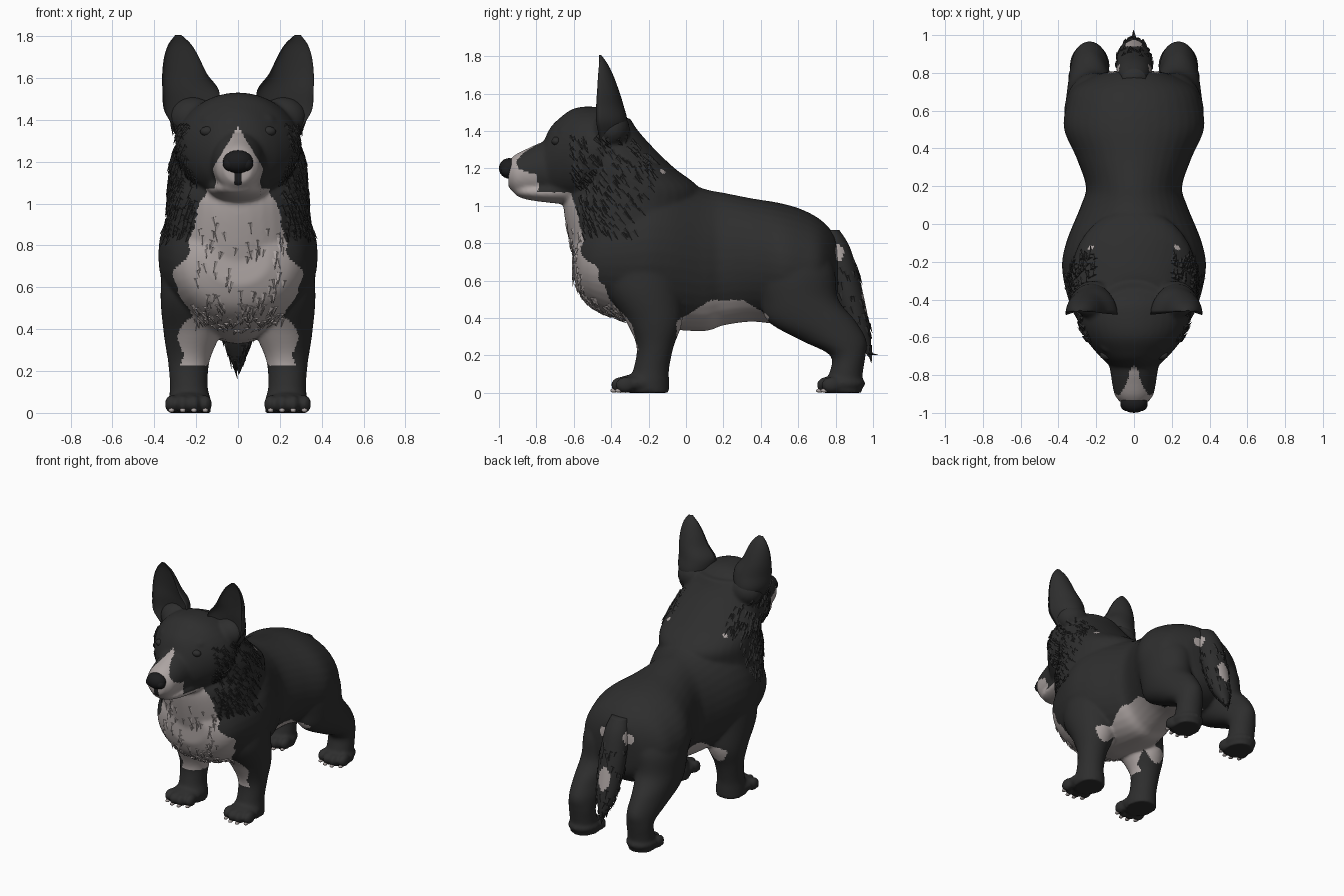
import bpy, bmesh, math, random
from mathutils import Vector, Matrix
from mathutils.bvhtree import BVHTree

random.seed(7)
cube = bpy.data.objects.get("Cube")
if cube:
    bpy.data.objects.remove(cube, do_unlink=True)


def material(name, color):
    mat = bpy.data.materials.new(name)
    mat.use_nodes = True
    mat.diffuse_color = (*color, 1)
    bsdf = next(n for n in mat.node_tree.nodes if n.type == "BSDF_PRINCIPLED")
    bsdf.inputs["Base Color"].default_value = (*color, 1)
    bsdf.inputs["Roughness"].default_value = 0.8
    return mat


MATS = [material("black_fur", (0.027, 0.027, 0.027)),
        material("white_fur", (0.42, 0.375, 0.365)),
        material("nose_black", (0.012, 0.012, 0.013))]
BLACK, WHITE, NOSE = range(3)


def ramp(v, stops):
    """Piecewise linear lookup."""
    for (a, fa), (b, fb) in zip(stops, stops[1:]):
        if v <= b:
            return fa + (fb - fa) * max(0, (v - a) / (b - a))
    return stops[-1][1]


def near(p, center, radius):
    """Mirrored distance test."""
    return (Vector((abs(p.x), p.y, p.z)) - Vector(center)).length < radius


def coat_color(p):
    """Fur marking at a point of the coat."""
    x, y, z = abs(p.x), p.y, p.z
    if x < 0.02 and y < -0.9 and 1.09 < z < 1.18:
        return NOSE
    # muzzle with a pointed blaze
    if z > 1.0 and y < -0.71 - 0.75 * x and x < 0.6 * (1.37 - z):
        return WHITE
    # bib running from the throat onto the forelegs
    edge = ramp(z, [(0.2, -0.22), (0.35, -0.27), (0.5, -0.41), (0.65, -0.46), (0.8, -0.53), (1.05, -0.61)])
    if z < 0.45 and x < 0.2:
        edge += 0.12
    width = ramp(z, [(0.2, 0.27), (0.35, 0.275), (0.5, 0.3), (0.68, 0.3), (0.78, 0.23), (1.05, 0.2)])
    if 0.23 < z < 1.07 and y < edge and x < width + 0.012 * math.sin(40 * z):
        return WHITE
    # belly, chest floor and groin
    if -0.05 < y < 0.44 and z < min(0.495, 0.55 - 0.62 * abs(y - 0.22)):
        return WHITE
    if 0.25 < z < 0.48 and ((-0.35 < y < 0 and x < 0.13) or (0.4 < y < 0.62 and x < 0.1)):
        return WHITE
    # small flecks beside the neck and the tail root
    if near(p, (0.215, -0.14, 1.17), 0.03) or near(p, (0.1, 0.79, 0.74), 0.04):
        return WHITE
    return BLACK


def tail_color(p):
    if p.y > 0.88 and (p.x / 0.045) ** 2 + ((p.z - 0.48) / 0.075) ** 2 < 1:
        return WHITE
    return WHITE if near(p, (0.09, 0.8, 0.75), 0.045) else BLACK


def smooth_sections(rows, steps=8):
    """Catmull-Rom interpolation of section rows."""
    out = []
    for i in range(len(rows) - 1):
        a, b, c, d = (rows[max(0, min(len(rows) - 1, i + k))] for k in (-1, 0, 1, 2))
        for s in range(steps):
            t = s / steps
            out.append([0.5 * (2 * q + (r - p) * t + (2 * p - 5 * q + 4 * r - u) * t * t
                               + (3 * q - p - 3 * r + u) * t ** 3)
                        for p, q, r, u in zip(a, b, c, d)])
    return out + [rows[-1]]


def loft(bm, rows, axis="z", side=1, cup=None, sides=36):
    """Skin elliptical sections (x, y, z, radius, radius); cup hollows the front."""
    rings = []
    for x, y, z, r1, r2 in smooth_sections(rows):
        r1, r2 = max(r1, 0.004), max(r2, 0.004)
        ring = []
        for k in range(sides):
            u = r1 * math.cos(math.tau * k / sides)
            v = r2 * math.sin(math.tau * k / sides)
            if cup is not None and v < 0:
                v *= -cup
            co = (side * (x + u), y + v, z) if axis == "z" else (side * (x + u), y, z + v)
            ring.append(bm.verts.new(co))
        rings.append(ring)
    faces = [bm.faces.new(rings[0]), bm.faces.new(rings[-1])]
    for lo, hi in zip(rings, rings[1:]):
        for k in range(sides):
            n = (k + 1) % sides
            faces.append(bm.faces.new((lo[k], lo[n], hi[n], hi[k])))
    bmesh.ops.recalc_face_normals(bm, faces=faces)


def ball(bm, center, radii):
    mat = Matrix.Translation(center) @ Matrix.Diagonal((*radii, 1))
    bmesh.ops.create_uvsphere(bm, u_segments=20, v_segments=12, radius=1, matrix=mat)


def paint(obj, color, smooth=True):
    """Color is a slot or a rule on face centres."""
    obj.data.materials.clear()
    for mat in MATS:
        obj.data.materials.append(mat)
    for f in obj.data.polygons:
        f.material_index = color(f.center) if callable(color) else color
        f.use_smooth = smooth


def finish(name, bm, color=BLACK, smooth=True):
    mesh = bpy.data.meshes.new(name)
    bm.to_mesh(mesh)
    bm.free()
    obj = bpy.data.objects.new(name, mesh)
    bpy.context.collection.objects.link(obj)
    paint(obj, color, smooth)
    return obj


# Torso, neck, skull, muzzle and jaw
bm = bmesh.new()
loft(bm, [(0, -.6, .73, .15, .12), (0, -.55, .715, .26, .21), (0, -.45, .73, .33, .3),
          (0, -.25, .75, .38, .39), (0, -.1, .75, .36, .41), (0, .1, .71, .28, .38),
          (0, .2, .715, .255, .355), (0, .35, .71, .305, .33), (0, .5, .69, .37, .325),
          (0, .62, .67, .36, .31), (0, .72, .655, .32, .27), (0, .79, .65, .2, .2),
          (0, .81, .65, .1, .14)], "y")
loft(bm, [(0, -.28, .55, .32, .27), (0, -.29, .8, .345, .33), (0, -.29, 1, .335, .365),
          (0, -.28, 1.1, .33, .345), (0, -.335, 1.2, .32, .275), (0, -.385, 1.3, .285, .22),
          (0, -.41, 1.4, .24, .155), (0, -.42, 1.47, .17, .12)])
loft(bm, [(0, -.3, 1.3, .15, .13), (0, -.4, 1.3, .27, .21), (0, -.5, 1.28, .295, .25),
          (0, -.6, 1.27, .26, .25), (0, -.68, 1.25, .2, .215), (0, -.73, 1.23, .15, .18),
          (0, -.77, 1.2, .11, .12)], "y")
loft(bm, [(0, -.6, 1.2, .18, .16), (0, -.75, 1.195, .132, .15), (0, -.85, 1.18, .115, .125),
          (0, -.91, 1.17, .1, .105), (0, -.95, 1.17, .065, .07)], "y")
loft(bm, [(0, -.55, 1.1, .17, .1), (0, -.72, 1.075, .13, .06), (0, -.85, 1.075, .1, .042),
          (0, -.91, 1.08, .06, .025)], "y")

# Legs, paws, toes, ear roots and brows, one set for each side
FORELEG = [(.23, -.2, 0, .1, .11), (.23, -.2, .06, .1, .11), (.235, -.185, .13, .09, .095),
           (.235, -.165, .25, .1, .1), (.22, -.17, .38, .135, .15), (.21, -.22, .55, .16, .2),
           (.2, -.22, .75, .16, .2)]
HINDLEG = [(.235, .835, 0, .095, .105), (.235, .855, .1, .092, .09), (.235, .865, .2, .092, .095),
           (.235, .79, .28, .105, .175), (.235, .675, .38, .12, .235), (.22, .605, .5, .145, .21),
           (.2, .58, .65, .165, .215), (.17, .56, .8, .14, .18)]
claws = bmesh.new()
for side in (-1, 1):
    for leg, front in ((FORELEG, -0.4), (HINDLEG, 0.7)):
        loft(bm, leg, side=side)
        ball(bm, (side * 0.235, front + 0.14, 0.05), (0.108, 0.12, 0.05))
        for k in range(4):
            x = side * 0.237 + (k - 1.5) * 0.054
            y = front + (0.05 if k in (1, 2) else 0.075)
            ball(bm, (x, y, 0.042), (0.032, 0.052, 0.044))
            ball(claws, (x, y - 0.035, 0.012), (0.014, 0.02, 0.011))
    ball(bm, (side * 0.215, -0.4, 1.41), (0.115, 0.1, 0.1))
    ball(bm, (side * 0.12, -0.645, 1.4), (0.06, 0.04, 0.03))

# Blend everything into one coat
coat = finish("body_coat", bm)
remesh = coat.modifiers.new("blend", "REMESH")
remesh.mode = "VOXEL"
remesh.voxel_size = 0.011
relax = coat.modifiers.new("relax", "SMOOTH")
relax.iterations = 7
deps = bpy.context.evaluated_depsgraph_get()
blended = bpy.data.meshes.new_from_object(coat.evaluated_get(deps))
coat.modifiers.clear()
coat.data = blended
paint(coat, coat_color)
finish("claws", claws, WHITE)

# Cupped ears
for side, label in ((1, "left"), (-1, "right")):
    bm = bmesh.new()
    loft(bm, [(.215, -.45, 1.3, .05, .06), (.22, -.465, 1.37, .09, .12),
              (.226, -.48, 1.45, .128, .165), (.226, -.48, 1.54, .135, .145),
              (.255, -.475, 1.62, .107, .115), (.27, -.47, 1.7, .083, .08),
              (.278, -.465, 1.76, .055, .045), (.285, -.465, 1.805, .015, .012)],
         side=side, cup=0.4)
    finish(label + "_ear", bm)

# Tail
bm = bmesh.new()
loft(bm, [(0, .77, .87, .06, .05), (0, .8, .78, .085, .075), (0, .845, .62, .095, .08),
          (0, .885, .47, .088, .075), (0, .93, .33, .065, .055), (0, .98, .21, .012, .012)])
tail = finish("tail", bm, tail_color)

# Nose with nostrils
bm = bmesh.new()
ball(bm, (0, -0.945, 1.2), (0.072, 0.055, 0.055))
for side in (-1, 1):
    ball(bm, (side * 0.04, -0.955, 1.19), (0.032, 0.035, 0.034))
finish("nose", bm, NOSE)

# Eyes sunk into the face
tree = BVHTree.FromPolygons([v.co for v in coat.data.vertices],
                            [tuple(f.vertices) for f in coat.data.polygons])
for side, label in ((1, "left"), (-1, "right")):
    hit = tree.ray_cast(Vector((side * 0.145, -2, 1.345)), Vector((0, 1, 0)))[0]
    bm = bmesh.new()
    ball(bm, hit + Vector((0, 0.016, 0)), (0.036, 0.026, 0.024))
    finish(label + "_eye", bm, BLACK)


def tuft(bm, face, flow, width):
    """Flat pointed lock of fur lying along the flow."""
    p, normal = face.center, face.normal
    flow = flow + Vector((random.uniform(-.3, .3), random.uniform(-.2, .2), 0))
    length = random.uniform(0.035, 0.065)
    along = (flow - normal * flow.dot(normal)).normalized()
    across = along.cross(normal) * width
    base = [p + across, p + normal * width * 0.6, p - across, p - normal * width * 0.5]
    tip = bm.verts.new(p + along * length + normal * length * 0.15)
    ring = [bm.verts.new(c) for c in base]
    faces = [bm.faces.new((ring[i], ring[(i + 1) % 4], tip)) for i in range(4)]
    bmesh.ops.recalc_face_normals(bm, faces=faces + [bm.faces.new(ring)])


# Shaggy ruff, chest and tail
ruff, chest, brush = bmesh.new(), bmesh.new(), bmesh.new()
for f in coat.data.polygons:
    x, y, z = abs(f.center.x), f.center.y, f.center.z
    if x > 0.2 and -0.62 < y < -0.2 + 0.3 * (z - 1.1) and 0.84 < z < 1.38:
        if f.material_index == BLACK and random.random() < 0.09:
            tuft(ruff, f, Vector((0, .6, -.8)), 0.015)
    elif f.material_index == WHITE and y < -0.35 and 0.38 < z < 0.95 and x < 0.22:
        if random.random() < (0.08 if z < 0.52 else 0.02):
            tuft(chest, f, Vector((0, .1, -1)), 0.015)
for f in tail.data.polygons:
    if f.material_index == BLACK and f.center.z < 0.75 and random.random() < 0.08:
        tuft(brush, f, Vector((0, .3, -1)), 0.014)
finish("ruff_tufts", ruff, BLACK, False)
finish("chest_tufts", chest, WHITE, False)
finish("tail_tufts", brush, BLACK, False)
